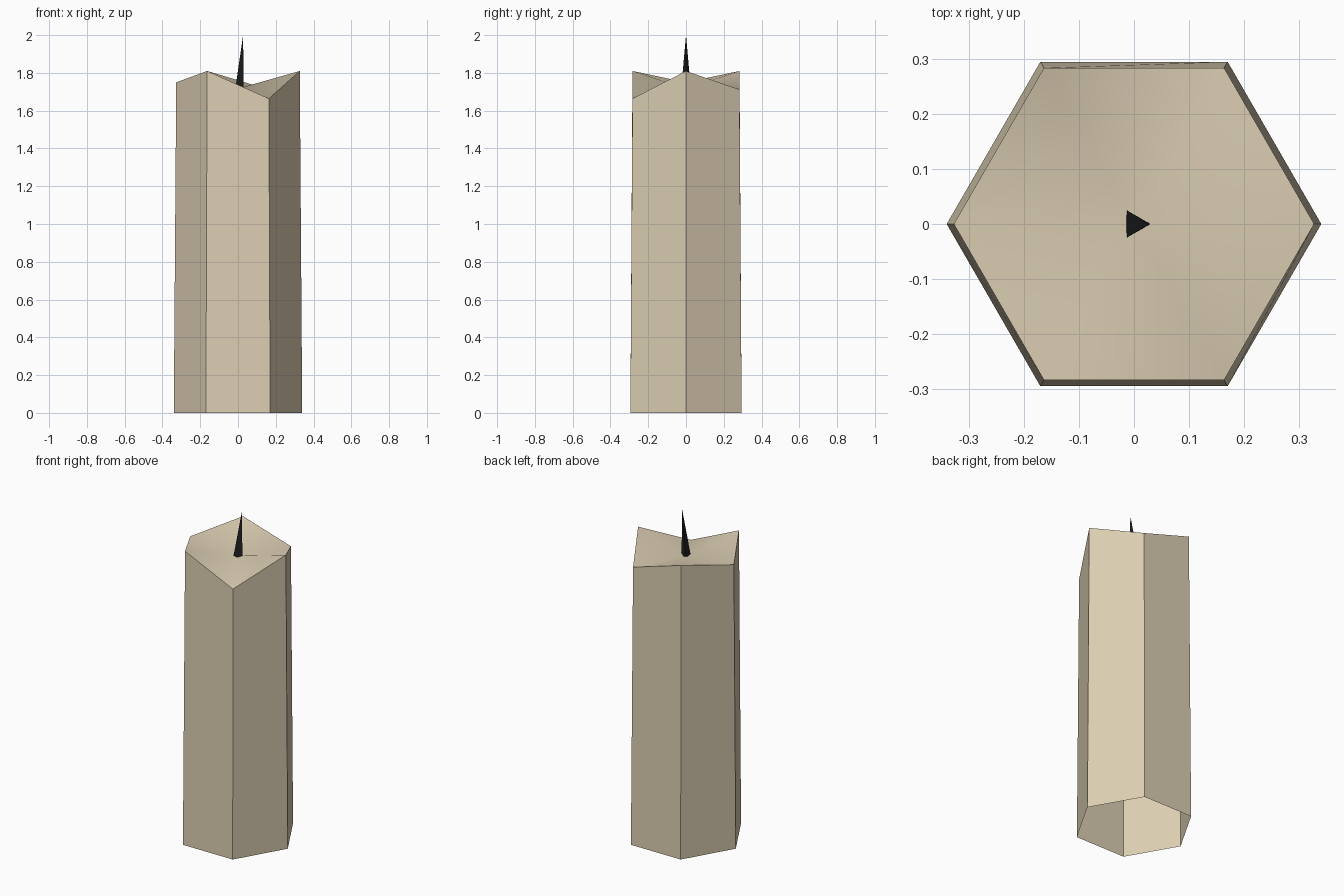
import bpy, bmesh
from math import cos, sin, radians

if "Cube" in bpy.data.objects:
    bpy.data.objects.remove(bpy.data.objects["Cube"])


def material(name, rgb):
    m = bpy.data.materials.new(name)
    m.diffuse_color = (*rgb, 1)
    m.use_nodes = True
    m.node_tree.nodes["Principled BSDF"].inputs["Base Color"].default_value = m.diffuse_color
    return m


def finish(name, bm, mat):
    bmesh.ops.recalc_face_normals(bm, faces=bm.faces)
    mesh = bpy.data.meshes.new(name)
    bm.to_mesh(mesh)
    bm.free()
    mesh.materials.append(mat)
    obj = bpy.data.objects.new(name, mesh)
    bpy.context.collection.objects.link(obj)


def ring(bm, radius, heights):
    n = len(heights)
    return [bm.verts.new((radius * cos(radians(360 * i / n)),
                          radius * sin(radians(360 * i / n)), z))
            for i, z in enumerate(heights)]


# Candle body: tapered hexagon, open underneath, uneven melted top
bm = bmesh.new()
bottom = ring(bm, 0.34, [0] * 6)
rim = ring(bm, 0.327, [1.81, 1.712, 1.81, 1.75, 1.81, 1.664])
centre = bm.verts.new((0, 0, 1.717))
for i in range(6):
    j = (i + 1) % 6
    bm.faces.new((bottom[i], bottom[j], rim[j], rim[i]))
    bm.faces.new((rim[i], rim[j], centre)).smooth = True
    # Crisp rim and corners, soft top
    bm.edges.get((rim[i], rim[j])).smooth = False
    bm.edges.get((bottom[i], rim[i])).smooth = False
finish("candle_body", bm, material("wax", (0.72, 0.62, 0.45)))

# Wick: three-sided spike leaning towards +x
bm = bmesh.new()
base = ring(bm, 0.03, [1.71] * 3)
tip = bm.verts.new((0.027, 0, 2.0))
for i in range(3):
    bm.faces.new((base[i], base[(i + 1) % 3], tip))
bm.faces.new(base[::-1])
finish("wick", bm, material("charred_wick", (0.015, 0.015, 0.015)))
